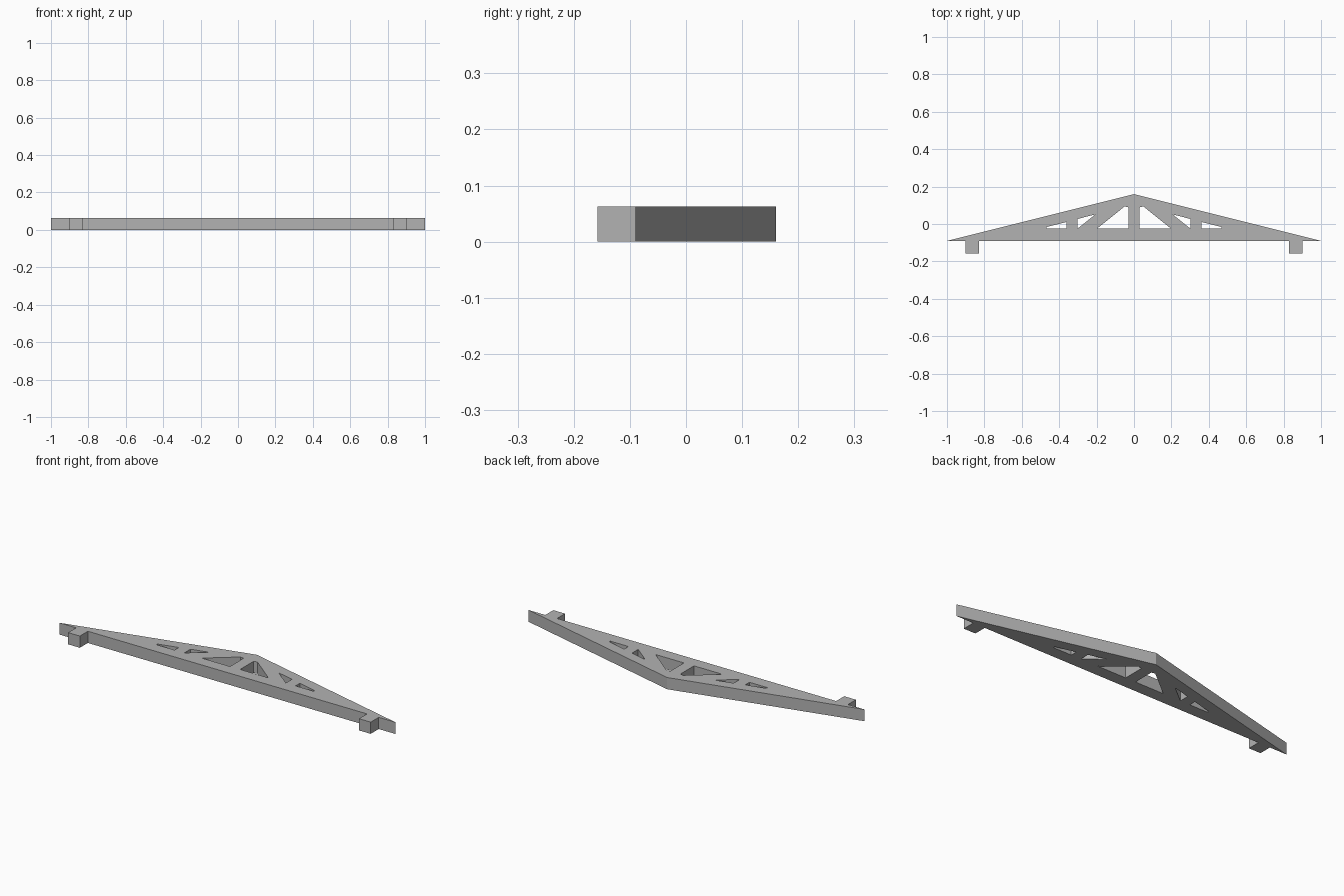
import bpy

cube = bpy.data.objects.get("Cube")
if cube:
    bpy.data.objects.remove(cube, do_unlink=True)

THICK = 0.063
BASE, APEX, FOOT = -0.09, 0.16, -0.158

grey = bpy.data.materials.new("plain grey")
grey.use_nodes = True
colour = (0.45, 0.45, 0.45, 1)
grey.diffuse_color = colour
grey.node_tree.nodes["Principled BSDF"].inputs["Base Color"].default_value = colour


def mirrored(points):
    return [(-x, y) for x, y in reversed(points)]


def add_loop(curve, points):
    spline = curve.splines.new("POLY")
    spline.points.add(len(points) - 1)
    for p, (x, y) in zip(spline.points, points):
        p.co = (x, y, 0, 1)
    spline.use_cyclic_u = True


# Half outline: lower chord, bearing tab, pointed eave
half = [(0.83, BASE), (0.83, FOOT), (0.90, FOOT), (0.90, BASE), (1, BASE)]

# Openings between the web members, from the centre post outwards
openings = [
    [(0.03, -0.025), (0.198, -0.025), (0.05, 0.094), (0.03, 0.089)],
    [(0.207, 0.051), (0.302, -0.025), (0.302, 0.027)],
    [(0.36, -0.025), (0.468, -0.025), (0.468, -0.016), (0.36, 0.011)],
]

# Filled flat curve, extruded to the plate thickness
curve = bpy.data.curves.new("truss_profile", "CURVE")
curve.dimensions = "2D"
curve.fill_mode = "BOTH"
curve.extrude = THICK / 2
add_loop(curve, half + [(0, APEX)] + mirrored(half))
for hole in openings:
    add_loop(curve, hole)
    add_loop(curve, mirrored(hole))

profile = bpy.data.objects.new("truss_profile", curve)
bpy.context.collection.objects.link(profile)
bpy.context.view_layer.update()
mesh = bpy.data.meshes.new_from_object(
    profile.evaluated_get(bpy.context.evaluated_depsgraph_get()))
bpy.data.objects.remove(profile, do_unlink=True)

# Finished solid truss, standing on the ground
mesh.name = "roof_truss"
truss = bpy.data.objects.new("roof_truss", mesh)
bpy.context.collection.objects.link(truss)
truss.location.z = THICK / 2
mesh.materials.clear()
mesh.materials.append(grey)
mesh.shade_flat()
